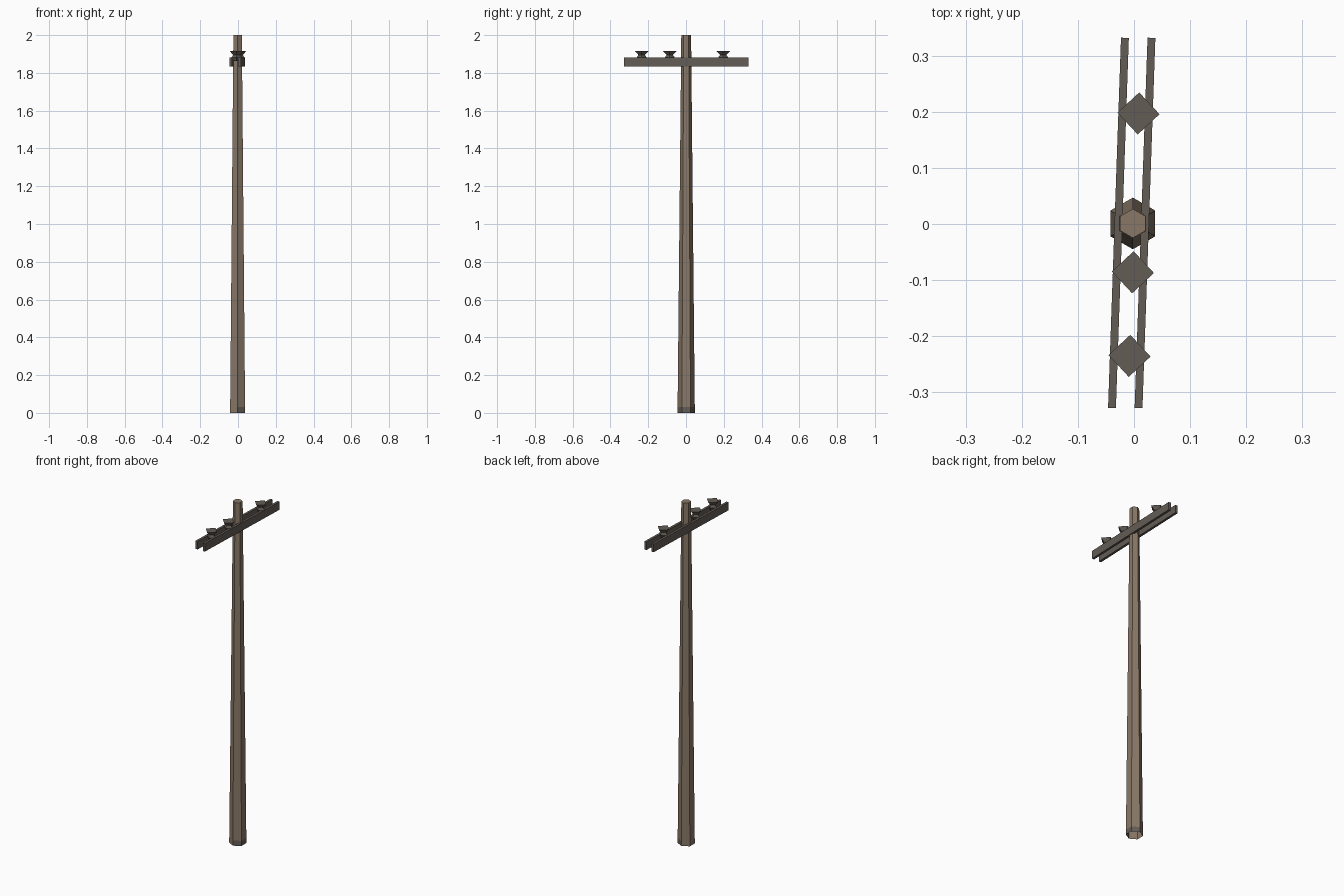
import bpy, bmesh, math

if "Cube" in bpy.data.objects:
    bpy.data.objects.remove(bpy.data.objects["Cube"])

def material(name, rgb):
    m = bpy.data.materials.new(name)
    m.diffuse_color = (*rgb, 1)
    m.use_nodes = True
    m.node_tree.nodes["Principled BSDF"].inputs["Base Color"].default_value = m.diffuse_color
    return m

WOOD = material("weathered wood", (0.25, 0.19, 0.135))
GREY = material("dark grey wood", (0.127, 0.108, 0.092))
TILT = math.radians(-2)  # the crossarm assembly is turned slightly

def stack(name, sides, rings, start, loc, mats, cap_bottom=True):
    """Low-poly turned shape from (radius, height) rings."""
    bm = bmesh.new()
    loops = []
    for r, z in rings:
        loops.append([bm.verts.new((r * math.cos(start + 2 * math.pi * i / sides),
                                    r * math.sin(start + 2 * math.pi * i / sides), z))
                      for i in range(sides)])
    for a, b in zip(loops, loops[1:]):
        for i in range(sides):
            j = (i + 1) % sides
            bm.faces.new((a[i], a[j], b[j], b[i]))
    bm.faces.new(loops[-1])
    if cap_bottom:
        bm.faces.new(loops[0][::-1])
    bm.normal_update()
    me = bpy.data.meshes.new(name)
    bm.to_mesh(me)
    bm.free()
    for m in mats:
        me.materials.append(m)
    ob = bpy.data.objects.new(name, me)
    ob.location = loc
    bpy.context.collection.objects.link(ob)
    return ob

# Tapered hexagonal pole, open underneath, with a stained foot on the +x side
pole = stack("pole", 6, [(0.046, 0), (0.0455, 0.03), (0.0275, 1.84), (0.026, 2.0)],
             math.pi / 2, (-0.002, 0.001, 0), [WOOD, GREY], cap_bottom=False)
for p in pole.data.polygons:
    if p.center.z < 0.03 and p.normal.x > 0:
        p.material_index = 1

# Pair of crossarm planks either side of the pole
for name, x in (("crossarm_left", -0.0277), ("crossarm_right", 0.0196)):
    bpy.ops.mesh.primitive_cube_add(size=1, location=(x, 0.002, 1.8575),
                                    rotation=(0, 0, TILT))
    arm = bpy.context.object
    arm.name = name
    arm.scale = (0.014, 0.66, 0.047)
    arm.data.materials.append(GREY)

# Four-sided insulators, flared at the top, sitting across the planks
profile = [(0.016, 1.862), (0.027, 1.881), (0.017, 1.895), (0.0375, 1.917)]
for i, (x, y) in enumerate([(0.008, 0.197), (-0.002, -0.086), (-0.008, -0.235)]):
    stack(f"insulator_{i + 1}", 4, profile, TILT, (x, y, 0), [GREY])
